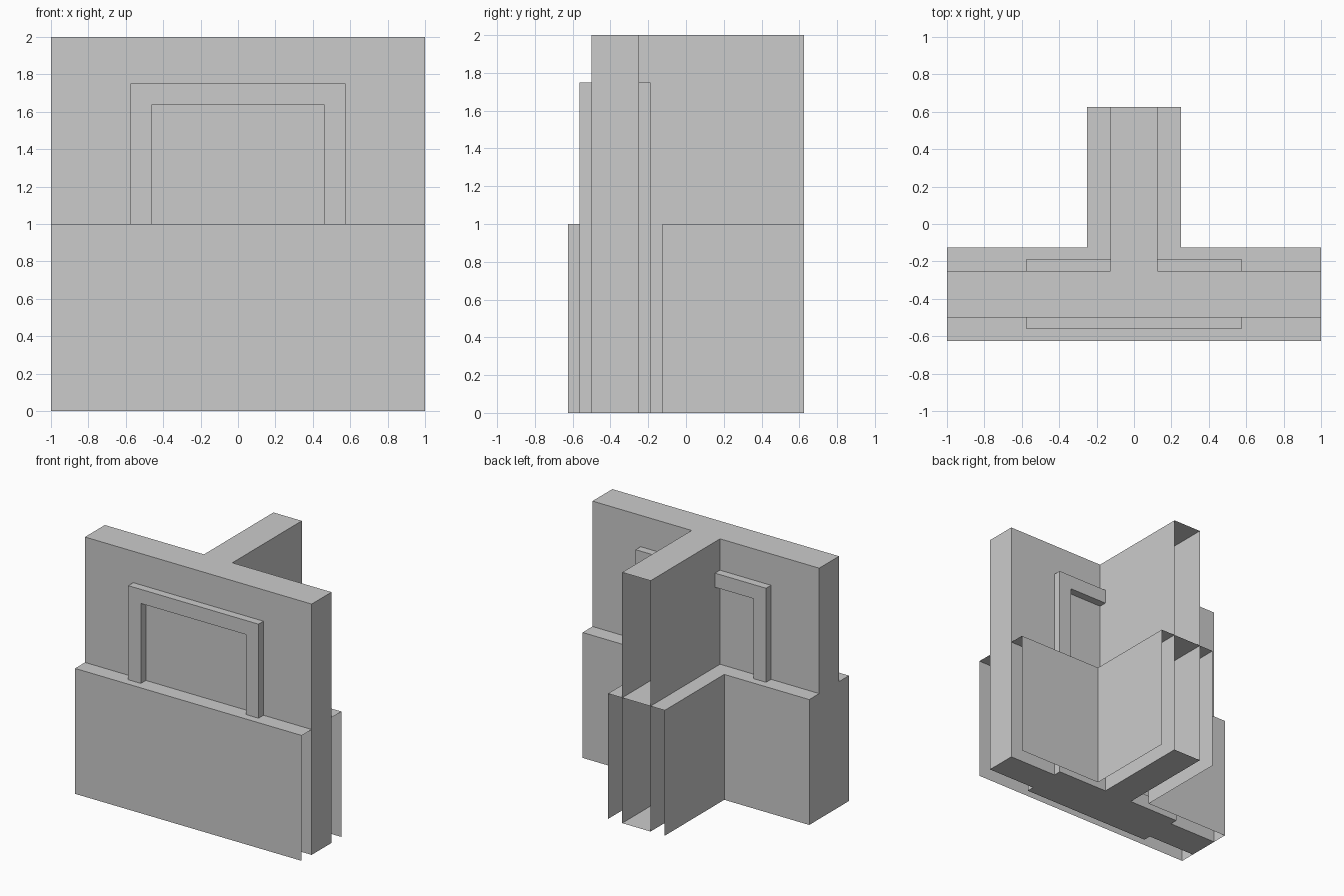
import bpy, bmesh

if "Cube" in bpy.data.objects:
    bpy.data.objects.remove(bpy.data.objects["Cube"])


def make_object(name, bm):
    mesh = bpy.data.meshes.new(name)
    bm.to_mesh(mesh)
    bm.free()
    obj = bpy.data.objects.new(name, mesh)
    bpy.context.collection.objects.link(obj)
    return obj


def extrude(name, profile, direction, is_open=lambda n: False):
    """Extrude a 3D outline, then remove the faces whose end is left open."""
    bm = bmesh.new()
    face = bm.faces.new([bm.verts.new(p) for p in profile])
    ext = bmesh.ops.extrude_face_region(bm, geom=[face], use_keep_orig=True)
    moved = [g for g in ext["geom"] if isinstance(g, bmesh.types.BMVert)]
    bmesh.ops.translate(bm, verts=moved, vec=direction)
    bmesh.ops.recalc_face_normals(bm, faces=bm.faces)
    gone = [f for f in bm.faces if is_open(f.calc_center_median())]
    bmesh.ops.delete(bm, geom=gone, context='FACES_ONLY')
    return make_object(name, bm)


def tee(front, back, half_stem):
    """T-shaped floor outline: wall along x, stem running to the back."""
    right = [(1, front), (1, back), (half_stem, back), (half_stem, 0.625)]
    left = [(-x, y) for x, y in reversed(right)]
    return [(x, y, 0) for x, y in right + left]


# Full-height T wall, open at the back end of the stem
extrude("wall", tee(-0.5, -0.25, 0.125), (0, 0, 2),
        lambda c: c.y > 0.62)

# Thicker lower cladding: no underside, open at the right and stem ends
extrude("lower_cladding", tee(-0.625, -0.125, 0.25), (0, 0, 1),
        lambda c: c.y > 0.62 or c.x > 0.99 or c.z < 0.01)

# Raised door frame passing through the wall, proud on both sides
W, H, T = 0.575, 1.75, 0.1125
y0, y1 = -0.5625, -0.1875
bm = bmesh.new()
rings = []
for y in (y0, y1):
    for w, low, high in ((W, 0, H), (W - T, T, H - T)):
        rings.append([bm.verts.new((x, y, z)) for x, z in
                      ((-w, low), (w, low), (w, high), (-w, high))])
front_out, front_in, back_out, back_in = rings
for a, b in ((front_out, front_in), (front_in, back_in),
             (back_in, back_out), (back_out, front_out)):
    for i in range(4):
        j = (i + 1) % 4
        bm.faces.new((a[i], a[j], b[j], b[i]))
bmesh.ops.recalc_face_normals(bm, faces=bm.faces)
make_object("door_frame", bm)
